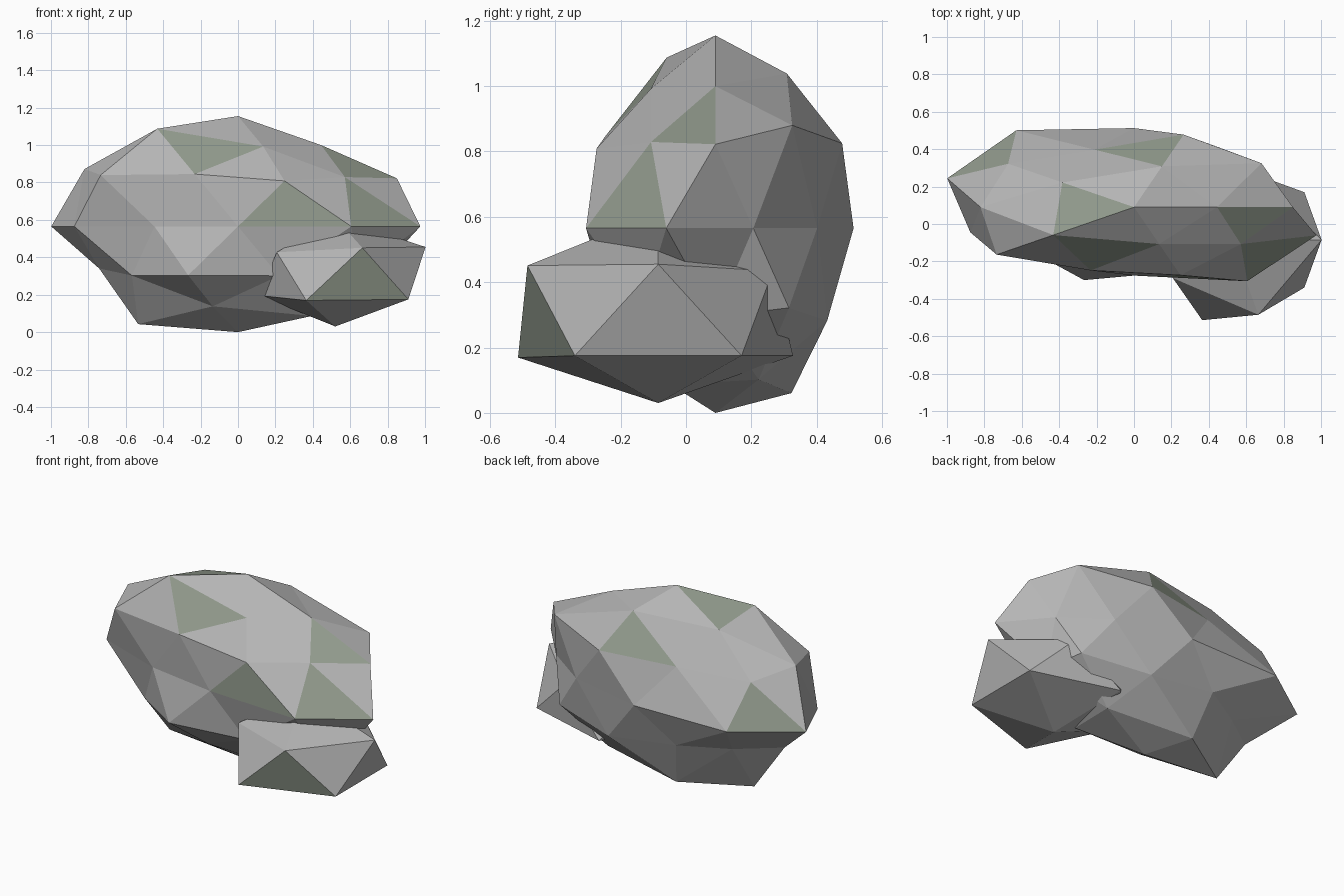
import bpy, bmesh, math
from mathutils import Vector

if "Cube" in bpy.data.objects:
    bpy.data.objects.remove(bpy.data.objects["Cube"])


def material(name, rgb):
    m = bpy.data.materials.new(name)
    m.diffuse_color = (*rgb, 1.0)
    m.use_nodes = True
    m.node_tree.nodes["Principled BSDF"].inputs["Base Color"].default_value = m.diffuse_color
    return m


STONE = material("grey stone", (0.46, 0.46, 0.46))
MOSS = material("mossy stone", (0.285, 0.325, 0.265))


def rock(name, subdivisions, centre, size, rings, moss):
    """Faceted icosphere, each point pushed in or out by its factor.
    Points are ordered from the top ring down, then by angle around z."""
    bm = bmesh.new()
    bmesh.ops.create_icosphere(bm, subdivisions=subdivisions, radius=1.0)

    def order(v):
        angle = round(math.degrees(math.atan2(v.co.y, v.co.x))) % 360
        if abs(v.co.z) > 0.99:
            angle = 0
        return (-round(v.co.z, 2), angle)

    points = sorted(bm.verts, key=order)
    factors = [f for ring in rings for f in ring]
    number = {}
    for i, (v, f) in enumerate(zip(points, factors)):
        number[v] = i
        v.co = Vector(c + s * f * p for c, s, p in zip(centre, size, v.co))

    # mossy facets are picked by their three corner points
    for face in bm.faces:
        face.smooth = False
        face.material_index = int({number[v] for v in face.verts} in moss)

    mesh = bpy.data.meshes.new(name)
    bm.to_mesh(mesh)
    bm.free()
    mesh.materials.append(STONE)
    mesh.materials.append(MOSS)
    ob = bpy.data.objects.new(name, mesh)
    bpy.context.collection.objects.link(ob)
    return ob


# main boulder
rock("large_boulder", 2, (0, 0.09, 0.565), (1.0, 0.475, 0.605),
     [[0.975],
      [0.845, 0.92, 0.90, 1.015, 0.83],
      [0.99, 0.80, 0.965, 0.88, 0.83],
      [0.95, 0.96, 0.93, 1.015, 0.90],
      [0.79, 0.81, 0.89, 1.07, 1.05, 0.92, 0.76, 0.77, 1.03, 1.025],
      [0.90, 0.82, 0.83, 0.965, 0.90],
      [0.85, 0.89, 0.73, 0.825, 0.83],
      [0.90, 0.98, 1.015, 0.83, 0.93],
      [0.934]],
     [{4, 5, 9}, {15, 23, 24}, {1, 10, 11}, {10, 24, 25},
      {0, 3, 4}, {2, 7, 12}, {13, 19, 20}])

# small rock leaning on the front right
rock("small_rock", 1, (0.52, -0.085, 0.315), (0.54, 0.485, 0.313),
     [[0.95],
      [1.0, 0.85, 0.80, 0.80, 0.97],
      [1.0, 1.0, 0.85, 1.04, 1.0],
      [0.91]],
     [{5, 9, 10}])
